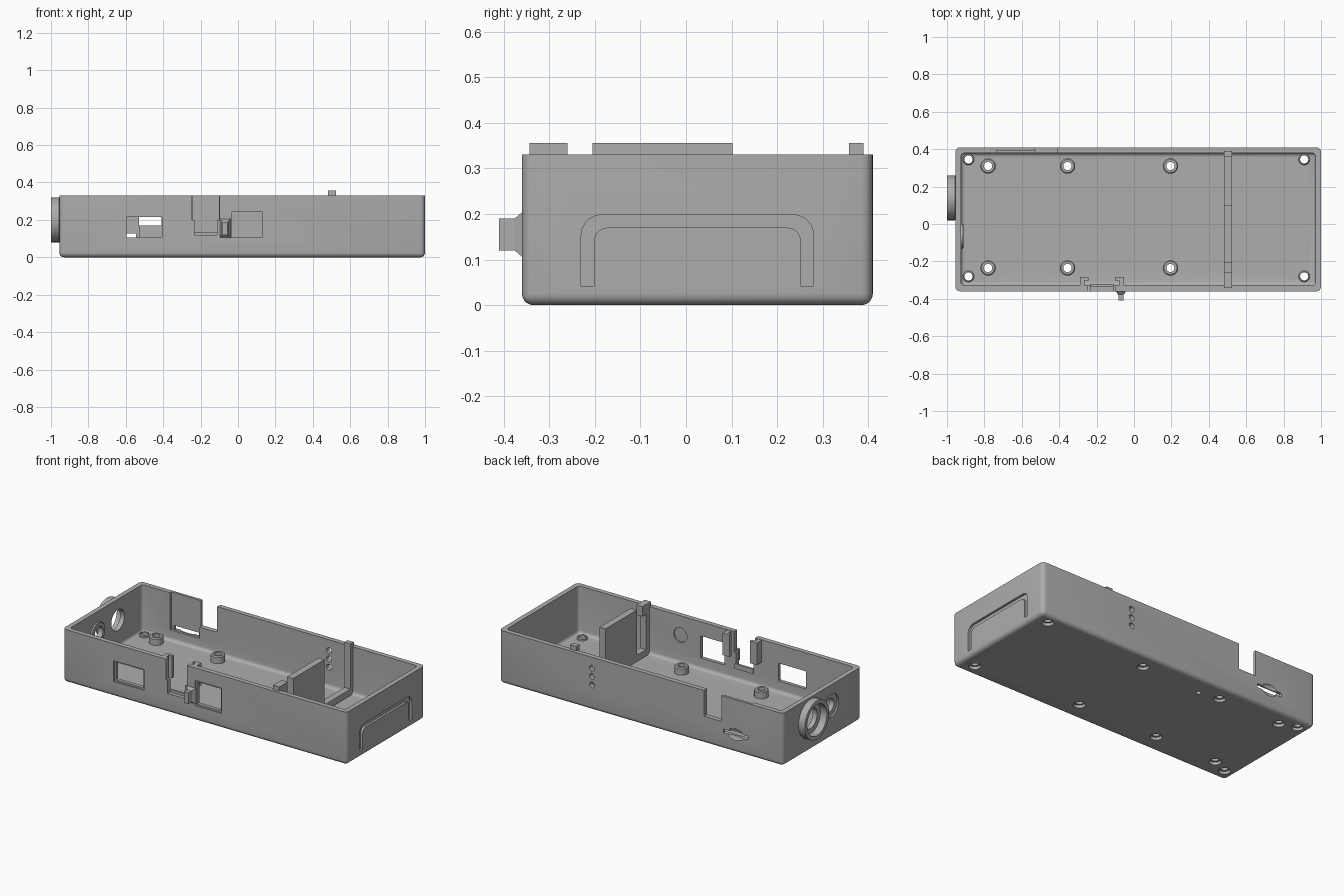
import bpy, bmesh, math
from mathutils import Matrix, Vector

if "Cube" in bpy.data.objects:
    bpy.data.objects.remove(bpy.data.objects["Cube"], do_unlink=True)

grey = bpy.data.materials.new("plain grey plastic")
grey.use_nodes = True
grey.diffuse_color = (0.42, 0.42, 0.42, 1)
grey.node_tree.nodes["Principled BSDF"].inputs["Base Color"].default_value = grey.diffuse_color

FRONT, BACK, LEFT, RIGHT, TOP = -0.36, 0.41, -0.955, 1.0, 0.33
FLOOR = 0.035
TURN = {"x": Matrix.Rotation(math.pi / 2, 4, "Y"),
        "y": Matrix.Rotation(-math.pi / 2, 4, "X"),
        "z": Matrix.Identity(4)}


def finish(bm, name):
    bmesh.ops.recalc_face_normals(bm, faces=bm.faces)
    mesh = bpy.data.meshes.new(name)
    bm.to_mesh(mesh)
    bm.free()
    mesh.materials.append(grey)
    ob = bpy.data.objects.new(name, mesh)
    bpy.context.collection.objects.link(ob)
    return ob


def box(name, xs, ys, zs, radius=0):
    """Block between limits; radius rounds every edge but the top rim."""
    bm = bmesh.new()
    bmesh.ops.create_cube(bm, size=1)
    for v in bm.verts:
        v.co = [lim[1] if c > 0 else lim[0] for c, lim in zip(v.co, (xs, ys, zs))]
    if radius:
        edges = [e for e in bm.edges if min(v.co.z for v in e.verts) < zs[1] - 0.001]
        bmesh.ops.bevel(bm, geom=edges, offset=radius, segments=5, profile=0.5, affect="EDGES")
    return finish(bm, name)


def rod(name, centre, radius, length, axis="z", tip=None, sides=32):
    bm = bmesh.new()
    bmesh.ops.create_cone(bm, cap_ends=True, segments=sides, radius1=radius,
                          radius2=radius if tip is None else tip, depth=length,
                          matrix=Matrix.Translation(centre) @ TURN[axis])
    return finish(bm, name)


def ring(name, centre, outer, inner, length, axis="z", chamfer=0.006):
    """Tube from a spun rectangular section, centred on its middle."""
    h = length / 2
    section = [(inner, -h), (outer, -h), (outer, h - chamfer),
               (outer - chamfer, h), (inner, h)]
    bm = bmesh.new()
    verts = [bm.verts.new((r, 0, z)) for r, z in section]
    edges = [bm.edges.new((a, b)) for a, b in zip(verts, verts[1:] + verts[:1])]
    bmesh.ops.spin(bm, geom=verts + edges, cent=(0, 0, 0), axis=(0, 0, 1),
                   angle=math.tau, steps=32)
    bmesh.ops.remove_doubles(bm, verts=bm.verts, dist=0.0001)
    bm.transform(Matrix.Translation(centre) @ TURN[axis])
    return finish(bm, name)


def cut(target, *cutters):
    """Subtract the cutters one at a time and discard them."""
    for cutter in cutters:
        mod = target.modifiers.new("cut", "BOOLEAN")
        mod.operation, mod.solver, mod.object = "DIFFERENCE", "EXACT", cutter
        graph = bpy.context.evaluated_depsgraph_get()
        mesh = bpy.data.meshes.new_from_object(target.evaluated_get(graph))
        target.modifiers.clear()
        target.data = mesh
        bpy.data.objects.remove(cutter, do_unlink=True)


def arch(half, height, radius, base):
    """Outline of an upside-down U with rounded shoulders."""
    pts = [(-half, base)]
    for side, start in ((-1, math.pi), (1, math.pi / 2)):
        for i in range(9):
            a = start - i * math.pi / 16
            pts.append((side * (half - radius) + radius * math.cos(a),
                        height - radius + radius * math.sin(a)))
    return pts + [(half, base)]


# Open tray with rounded lower edges
case = box("case", (LEFT, RIGHT), (FRONT, BACK), (0, TOP), 0.025)
cut(case, box("cavity", (-0.925, 0.97), (-0.33, 0.38), (FLOOR, 0.5), 0.02))

# Front windows with a stepped rim
for x0, x1, z0, z1 in ((-0.605, -0.395, 0.095, 0.225), (-0.045, 0.14, 0.095, 0.252)):
    cut(case,
        box("rim", (x0, x1), (-0.4, FRONT + 0.008), (z0, z1)),
        box("opening", (x0 + 0.01, x1 - 0.01), (-0.4, -0.3), (z0 + 0.01, z1 - 0.01)))

# Front notch, narrower towards its foot, and a shallow round pocket inside
cut(case,
    box("notch", (-0.245, -0.10), (-0.4, -0.3), (0.2, 0.4)),
    box("notch_foot", (-0.232, -0.113), (-0.41, -0.29), (0.12, 0.25)),
    rod("pocket", (0.27, -0.33, 0.21), 0.045, 0.016, "y"))

# Back wall: panel recess, open notch, card slot with finger scoop
cut(case,
    box("panel_recess", (-0.735, -0.53), (0.36, 0.394), (0.1, 0.4)),
    box("back_notch", (-0.53, -0.41), (0.34, 0.45), (0.17, 0.41)),
    box("card_slot", (-0.715, -0.545), (0.35, 0.46), (0.102, 0.126)))
bm = bmesh.new()
bmesh.ops.create_uvsphere(bm, u_segments=24, v_segments=12, radius=1)
bm.transform(Matrix.Translation((-0.63, BACK, 0.114)) @ Matrix.Diagonal((0.055, 0.012, 0.036, 1)))
cut(case, finish(bm, "scoop"))
for z in (0.158, 0.21, 0.262):
    cut(case, rod("lamp_hole", (0.36, 0.4, z), 0.018, 0.1, "y", sides=20))

# Left wall: lens opening and a smaller dished jack opening
cut(case,
    rod("lens_hole", (-0.94, 0.14, 0.2), 0.065, 0.1, "x"),
    rod("jack_dish", (-0.96, -0.065, 0.2), 0.072, 0.03, "x"),
    rod("jack_hole", (-0.94, -0.065, 0.2), 0.04, 0.12, "x"))

# Arched groove in the right end
bm = bmesh.new()
loop = arch(0.255, 0.198, 0.045, 0.042) + arch(0.227, 0.17, 0.03, 0.042)[::-1]
face = bm.faces.new([bm.verts.new((0.986, y + 0.025, z)) for y, z in loop])
out = bmesh.ops.extrude_face_region(bm, geom=[face])
bmesh.ops.translate(bm, vec=(0.05, 0, 0),
                    verts=[g for g in out["geom"] if isinstance(g, bmesh.types.BMVert)])
cut(case, finish(bm, "groove"))

# Screw holes through the floor, counterbored from below, with bosses above
posts = [(x, y, 0.045) for x in (-0.78, -0.355, 0.195) for y in (0.31, -0.235)]
posts += [(x, y, 0.015) for x in (-0.885, 0.91) for y in (0.345, -0.28)]
parts = [case]
for x, y, height in posts:
    cut(case, rod("bore", (x, y, 0), 0.034, 0.036),
        rod("hole", (x, y, 0), 0.022, 0.2, sides=24))
    width = 0.041 if height > 0.02 else 0.03
    parts.append(ring("screw_boss", (x, y, FLOOR + height / 2 - 0.001), width, 0.022, height))
cut(case, rod("reset_hole", (-0.22, 0.29, 0), 0.015, 0.05, sides=20))

# Lens collar outside, jack washer inside
collar = ring("lens_collar", (-0.976, 0.14, 0.2), 0.12, 0.097, 0.048, "x", 0.004)
washer = ring("jack_washer", (-0.919, -0.065, 0.2), 0.065, 0.04, 0.014, "x", 0.003)
parts += [collar, washer]

# Divider: low sill, tall plate, a post at each wall
wide = (0.482, 0.524)
parts += [
    box("divider_sill", wide, (-0.335, 0.385), (0.03, 0.075)),
    box("divider_plate", wide, (-0.205, 0.102), (0.03, 0.356)),
    box("divider_back_post", wide, (0.358, 0.388), (0.03, TOP)),
    box("divider_back_cap", wide, (0.358, 0.39), (TOP - 0.01, 0.356)),
    box("divider_front_post", wide, (-0.335, -0.295), (0.03, TOP)),
    box("divider_front_cap", wide, (-0.343, -0.26), (0.295, 0.356)),
]

# Hooked guide rails on both sides of the front notch
for name, s in (("right", -1), ("left", 1)):
    def span(a, b):
        return tuple(sorted((-0.172 + s * a, -0.172 + s * b)))
    parts.append(box(name + "_guide_rail", span(0.092, 0.118), (-0.335, -0.283), (0.19, TOP - 0.002)))
    parts.append(box(name + "_guide_lip", span(0.07, 0.093), (-0.302, -0.283), (0.19, TOP - 0.002)))
parts.append(box("notch_ledge", (-0.235, -0.11), (-0.336, -0.322), (0.105, 0.135)))

# Latch on the front: flared foot and narrow finger
bm = bmesh.new()
bmesh.ops.create_cube(bm, size=1)
for v in bm.verts:
    outer = v.co.y < 0
    hx, hz = (0.017, 0.035) if outer else (0.03, 0.053)
    v.co = Vector((-0.07 + math.copysign(hx, v.co.x), -0.376 if outer else -0.355,
                   0.155 + math.copysign(hz, v.co.z)))
parts.append(finish(bm, "latch_foot"))
parts.append(box("latch_finger", (-0.084, -0.055), (-0.41, -0.37), (0.12, 0.19)))

# Smooth the curved walls, keep the edges crisp
bpy.ops.object.select_all(action="DESELECT")
for ob in parts:
    ob.select_set(True)
bpy.context.view_layer.objects.active = case
bpy.ops.object.shade_smooth_by_angle(angle=math.radians(30))
